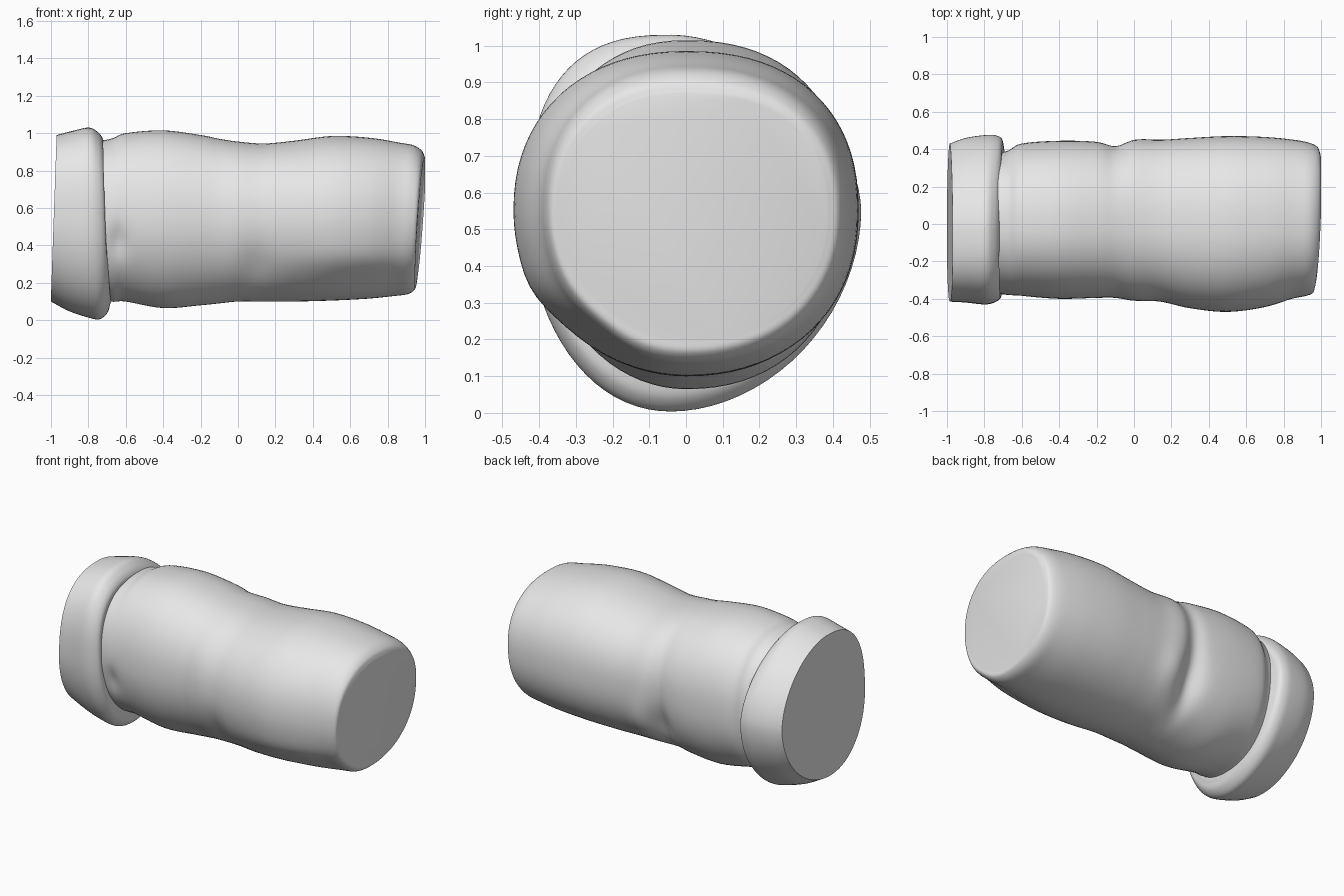
import bpy, bmesh
from math import cos, sin, pi, exp, radians
from mathutils import Vector

cube = bpy.data.objects.get("Cube")
if cube:
    bpy.data.objects.remove(cube)

SIDES = 80
STEPS = 6
AXIS_Z = 0.55

grey = bpy.data.materials.new("plain grey")
grey.use_nodes = True
grey.diffuse_color = (0.8, 0.8, 0.8, 1)
grey.node_tree.nodes["Principled BSDF"].inputs["Base Color"].default_value = (0.8, 0.8, 0.8, 1)


def smooth_stations(stations):
    """Pass a smooth curve through the cross-section sizes."""
    pts = [Vector(s) for s in stations]
    pts = [2 * pts[0] - pts[1]] + pts + [2 * pts[-1] - pts[-2]]
    result = []
    for a, b, c, d in zip(pts, pts[1:], pts[2:], pts[3:]):
        for k in range(STEPS):
            t = k / STEPS
            result.append(b + (c - a) * (t / 2)
                          + (2 * a - 5 * b + 4 * c - d) * (t * t / 2)
                          + (3 * b - a - 3 * c + d) * (t ** 3 / 2))
    return result + [pts[-2]]


def lump_scale(x, angle, lumps):
    """Radial scale from soft dents and bulges."""
    scale = 1.0
    for lx, degrees, width, spread, height in lumps:
        turn = (angle - radians(degrees) + pi) % (2 * pi) - pi
        scale += height * exp(-((x - lx) / width) ** 2 - (turn / spread) ** 2)
    return scale


def loft(name, stations, powers, lumps, start_lean, end_lean, centre_y=0.0):
    """Skin rings along x; each station is x, front, back, bottom, top."""
    bm = bmesh.new()
    rings = []
    rows = smooth_stations(stations)
    for row, (x, front, back, bottom, top) in enumerate(rows):
        t = row / (len(rows) - 1)
        ring = []
        for i in range(SIDES):
            angle = 2 * pi * i / SIDES
            c, s = cos(angle), sin(angle)
            power = 2 / powers[int(4 * i / SIDES)]
            reach_y = back - centre_y if c > 0 else centre_y - front
            reach_z = top - AXIS_Z if s > 0 else AXIS_Z - bottom
            scale = lump_scale(x, angle, lumps)
            y = centre_y + reach_y * scale * abs(c) ** power * (1 if c > 0 else -1)
            z = reach_z * scale * abs(s) ** power * (1 if s > 0 else -1)
            lean = ((start_lean[0] * y + start_lean[1] * z) * (1 - t) ** 4
                    + (end_lean[0] * y + end_lean[1] * z) * t ** 4)
            ring.append(bm.verts.new((max(-1, min(1, x + lean)), y, AXIS_Z + z)))
        rings.append(ring)
    for a, b in zip(rings, rings[1:]):
        for i in range(SIDES):
            j = (i + 1) % SIDES
            bm.faces.new((a[i], a[j], b[j], b[i]))
    # flat ends
    bm.faces.new(rings[0])
    bm.faces.new(rings[-1])
    bmesh.ops.recalc_face_normals(bm, faces=bm.faces)
    mesh = bpy.data.meshes.new(name)
    bm.to_mesh(mesh)
    bm.free()
    mesh.materials.append(grey)
    obj = bpy.data.objects.new(name, mesh)
    bpy.context.collection.objects.link(obj)
    bpy.ops.object.select_all(action='DESELECT')
    obj.select_set(True)
    bpy.context.view_layer.objects.active = obj
    bpy.ops.object.shade_smooth_by_angle(angle=radians(40))
    return obj


# lumpy main body
loft("body", [
    (-0.8, -0.36, 0.37, 0.13, 0.95),
    (-0.68, -0.38, 0.39, 0.1, 0.97),
    (-0.6, -0.385, 0.43, 0.1, 1.0),
    (-0.4, -0.4, 0.445, 0.065, 1.015),
    (-0.2, -0.395, 0.44, 0.08, 0.99),
    (-0.1, -0.395, 0.42, 0.09, 0.97),
    (0.0, -0.41, 0.45, 0.1, 0.955),
    (0.14, -0.415, 0.45, 0.1, 0.945),
    (0.3, -0.45, 0.46, 0.1, 0.96),
    (0.5, -0.47, 0.47, 0.105, 0.985),
    (0.7, -0.445, 0.465, 0.115, 0.975),
    (0.85, -0.4, 0.45, 0.13, 0.95),
    (0.925, -0.385, 0.435, 0.14, 0.935),
    (0.965, -0.37, 0.415, 0.165, 0.905),
    (0.975, -0.34, 0.385, 0.2, 0.87)],
    powers=(2.3, 2.2, 2.0, 2.2),
    lumps=[
        (-0.64, 197, 0.05, 0.2, -0.06),   # dimple beside the cuff
        (0.6, 208, 0.3, 0.2, 0.02),       # front ridge
        (0.75, 232, 0.25, 0.25, -0.04),   # hollow under the ridge
        (0.1, 215, 0.08, 0.3, -0.03),     # front fold
        (-0.1, 333, 0.08, 0.35, -0.08),   # back crease
        (0.06, 335, 0.08, 0.3, 0.03)],
    start_lean=(0, 0), end_lean=(0.04, 0.07))

# thick collar with a rolled lip
loft("cuff", [
    (-0.985, -0.415, 0.43, 0.1, 0.99),
    (-0.9, -0.42, 0.46, 0.05, 1.01),
    (-0.8, -0.43, 0.475, 0.015, 1.03),
    (-0.745, -0.42, 0.475, 0.005, 1.005),
    (-0.71, -0.395, 0.455, 0.04, 0.965),
    (-0.705, -0.36, 0.4, 0.1, 0.93)],
    powers=(1.8, 2.6, 2.1, 1.9),
    lumps=[],
    start_lean=(0, 0.035), end_lean=(0.02, -0.06), centre_y=-0.04)
